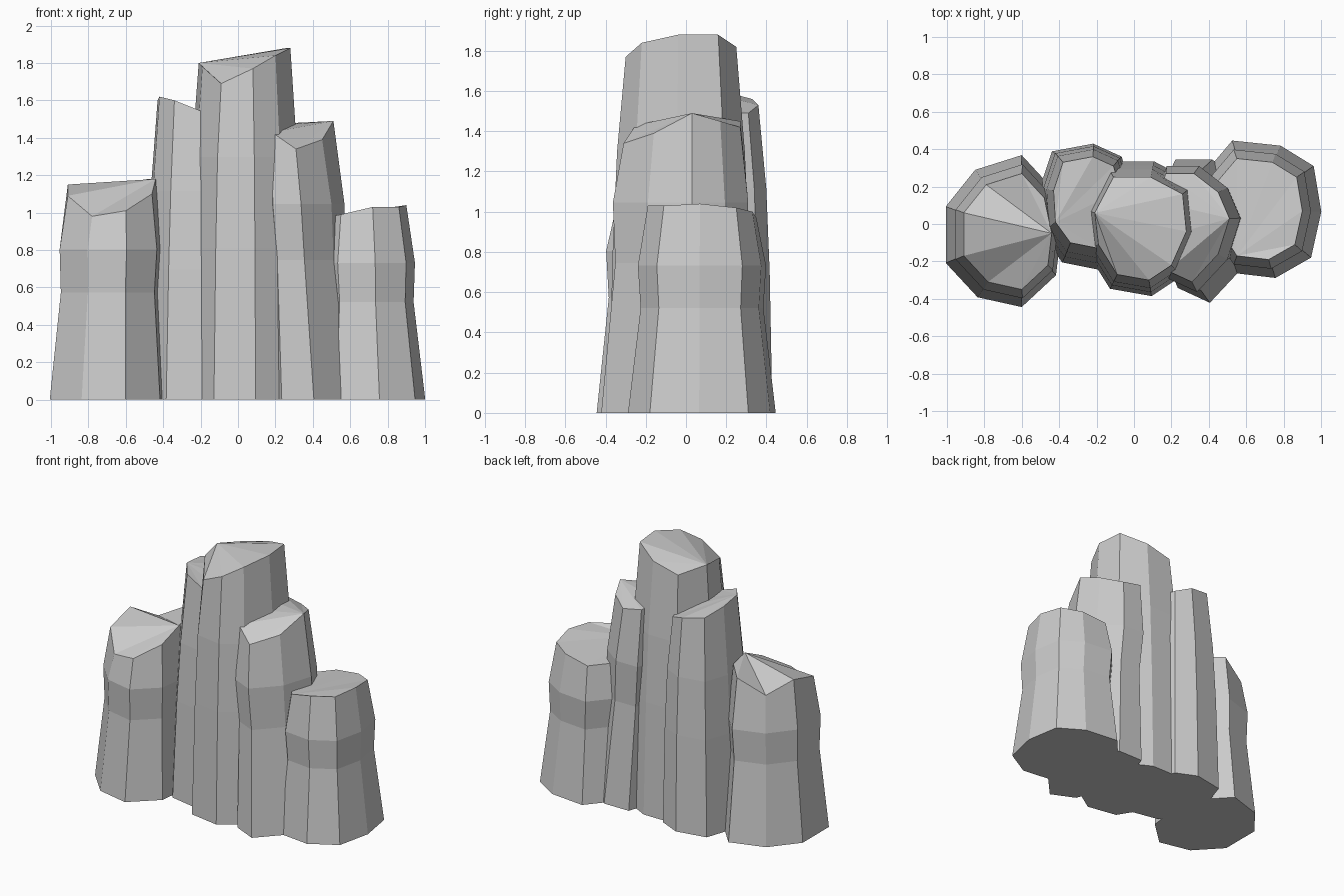
import bpy, bmesh
from mathutils import Vector

if "Cube" in bpy.data.objects:
    bpy.data.objects.remove(bpy.data.objects["Cube"])

# ring height (fraction of the top height), width factor blend 0..1 toward the base
RINGS = [(0.0, 1.0), (0.52, 0.36), (0.73, 0.5)]


def column(name, top, spread, lean=(0, 0), rings=RINGS):
    """Faceted stone column: slanted top outline, widened rings down to z = 0."""
    n = len(top)
    c = sum((Vector(p) for p in top), Vector()) / n
    bm = bmesh.new()
    loops = []
    for frac, blend in rings:
        s = 1 + (spread - 1) * blend
        loops.append([bm.verts.new((c.x + (x - c.x) * s + lean[0] * (1 - frac),
                                    c.y + (y - c.y) * s + lean[1] * (1 - frac),
                                    c.z * frac)) for x, y, z in top])
    loops.append([bm.verts.new(p) for p in top])
    for lo, hi in zip(loops, loops[1:]):
        for i in range(n):
            j = (i + 1) % n
            bm.faces.new((lo[i], lo[j], hi[j], hi[i]))
    bm.faces.new(loops[0][::-1])
    # broken top, fanned from the first outline point
    t = loops[-1]
    for i in range(1, n - 1):
        bm.faces.new((t[0], t[i], t[i + 1]))
    bmesh.ops.recalc_face_normals(bm, faces=bm.faces)
    me = bpy.data.meshes.new(name)
    bm.to_mesh(me)
    bm.free()
    ob = bpy.data.objects.new(name, me)
    bpy.context.collection.objects.link(ob)
    return ob


STRAIGHT = [(0.0, 1.0), (0.45, 0.75), (0.72, 0.5)]

# tall middle column
middle = column("rock_columns", [
    (-.21, .06, 1.80), (-.19, -.11, 1.78), (-.09, -.27, 1.69), (.08, -.30, 1.77),
    (.20, -.22, 1.84), (.28, -.04, 1.88), (.26, .16, 1.88), (.09, .25, 1.82),
    (-.11, .25, 1.77)], 1.31, rings=STRAIGHT)

others = [
    # left column
    column("left_column", [
        (-.44, -.05, 1.18), (-.48, .14, 1.18), (-.60, .27, 1.16), (-.79, .21, 1.06),
        (-.91, .06, 1.15), (-.91, -.17, 1.09), (-.78, -.31, .98), (-.60, -.35, 1.01),
        (-.46, -.22, 1.10)], 1.31, (-.02, 0)),
    # back left column
    column("back_left_column", [
        (-.42, .01, 1.62), (-.34, -.10, 1.60), (-.19, -.13, 1.54), (-.10, -.02, 1.50),
        (-.07, .18, 1.49), (-.11, .31, 1.49), (-.22, .36, 1.53), (-.38, .33, 1.56),
        (-.43, .18, 1.60)], 1.38, (-.01, -.02), STRAIGHT),
    # front right column
    column("front_right_column", [
        (.51, .03, 1.49), (.45, .17, 1.45), (.32, .27, 1.42), (.17, .27, 1.45),
        (.12, .12, 1.47), (.12, -.08, 1.46), (.18, -.25, 1.43), (.31, -.31, 1.34),
        (.45, -.16, 1.39)], 1.32, (.09, -.01)),
    # right column
    column("right_column", [
        (.55, -.17, .99), (.72, -.19, 1.03), (.86, -.11, 1.03), (.90, .07, 1.04),
        (.87, .25, 1.02), (.74, .33, 1.00), (.55, .35, .97), (.44, .22, .97),
        (.44, .00, .97)], 1.36, (.02, 0)),
]

# fuse all columns into one rock
for ob in others:
    ob.hide_render = True
    mod = middle.modifiers.new("join_" + ob.name, 'BOOLEAN')
    mod.operation = 'UNION'
    mod.solver = 'EXACT'
    mod.object = ob
deps = bpy.context.evaluated_depsgraph_get()
fused = bpy.data.meshes.new_from_object(middle.evaluated_get(deps))
middle.modifiers.clear()
middle.data = fused
for ob in others:
    bpy.data.objects.remove(ob)
